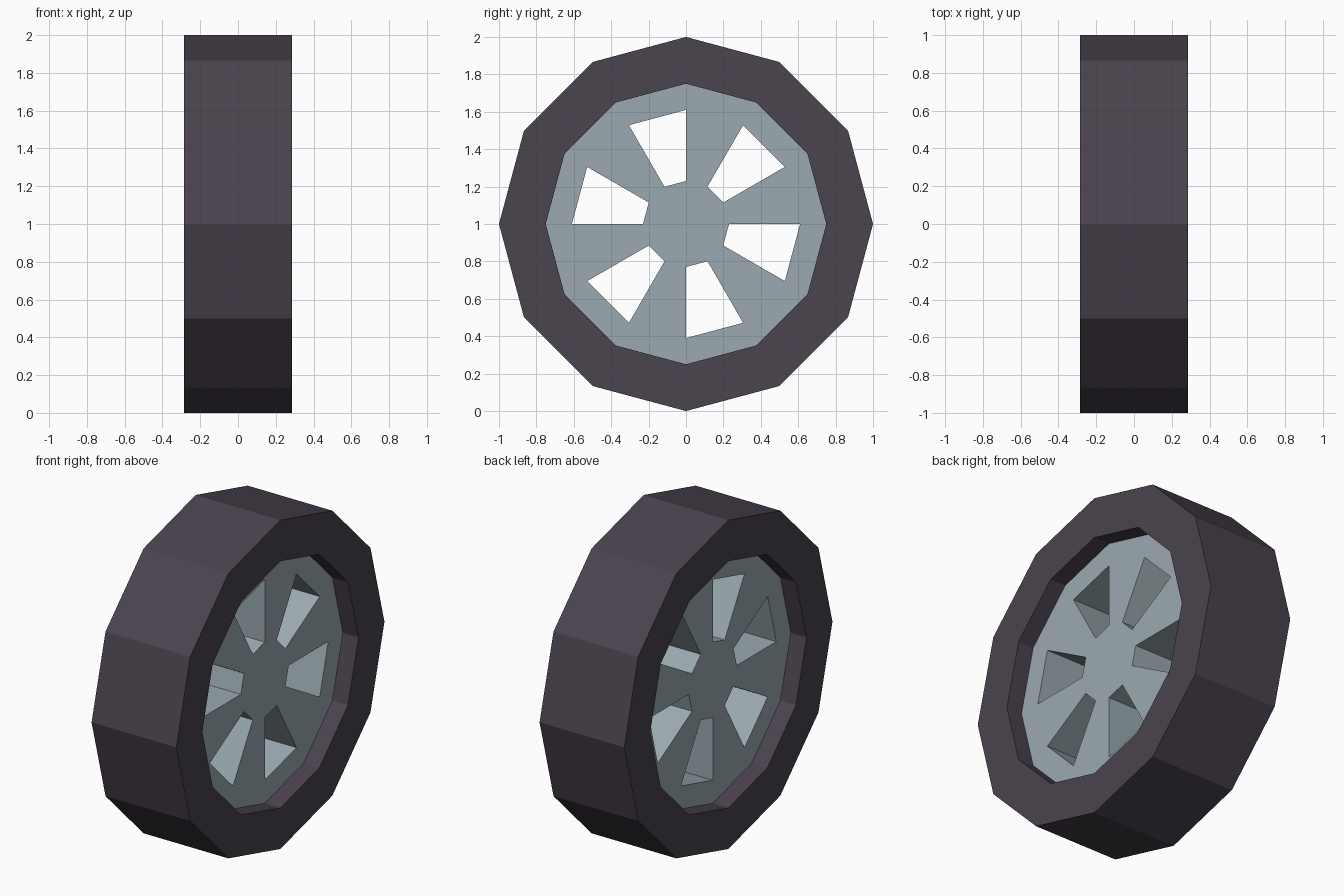
import bpy, bmesh, math

if "Cube" in bpy.data.objects:
    bpy.data.objects.remove(bpy.data.objects["Cube"])

SIDES = 12
TYRE_HALF, HUB_HALF = 0.285, 0.18
R_OUT, R_RIM, R_HOLE_OUT, R_HOLE_IN = 1.0, 0.75, 0.61, 0.23


def material(name, rgb):
    m = bpy.data.materials.new(name)
    m.diffuse_color = (*rgb, 1)
    m.use_nodes = True
    m.node_tree.nodes["Principled BSDF"].inputs["Base Color"].default_value = m.diffuse_color
    return m


def ring(bm, r, x):
    """Ring of vertices around the x axis, starting at +y."""
    return [bm.verts.new((x, r * math.cos(a), 1 + r * math.sin(a)))
            for a in (2 * math.pi * i / SIDES for i in range(SIDES))]


def bridge(bm, a, b, sectors=range(SIDES)):
    for i in sectors:
        j = (i + 1) % SIDES
        bm.faces.new((a[i], a[j], b[j], b[i]))


def finish(bm, name, mat):
    bmesh.ops.recalc_face_normals(bm, faces=bm.faces)
    me = bpy.data.meshes.new(name)
    bm.to_mesh(me)
    bm.free()
    me.materials.append(mat)
    ob = bpy.data.objects.new(name, me)
    bpy.context.collection.objects.link(ob)
    return ob


rubber = material("dark rubber", (0.069, 0.056, 0.076))
metal = material("grey metal", (0.328, 0.402, 0.434))

# Tyre: a square-section ring
bm = bmesh.new()
loops = [ring(bm, r, x) for r, x in ((R_OUT, -TYRE_HALF), (R_OUT, TYRE_HALF),
                                     (R_RIM, TYRE_HALF), (R_RIM, -TYRE_HALF))]
for k in range(4):
    bridge(bm, loops[k], loops[(k + 1) % 4])
finish(bm, "tyre", rubber)

# Hub: recessed disc, every other sector is cut through between the spokes
bm = bmesh.new()
spokes = range(0, SIDES, 2)
holes = range(1, SIDES, 2)
left, right = [[ring(bm, r, x) for r in (R_RIM, R_HOLE_OUT, R_HOLE_IN)]
               for x in (-HUB_HALF, HUB_HALF)]
for rim, outer, inner in (left, right):
    bridge(bm, rim, outer)
    bridge(bm, outer, inner, spokes)
    bm.faces.new(inner)
bridge(bm, left[0], right[0])
# Walls of the holes
for k in (1, 2):
    bridge(bm, left[k], right[k], holes)
for i in range(SIDES):
    bm.faces.new((left[1][i], left[2][i], right[2][i], right[1][i]))
finish(bm, "hub", metal)
